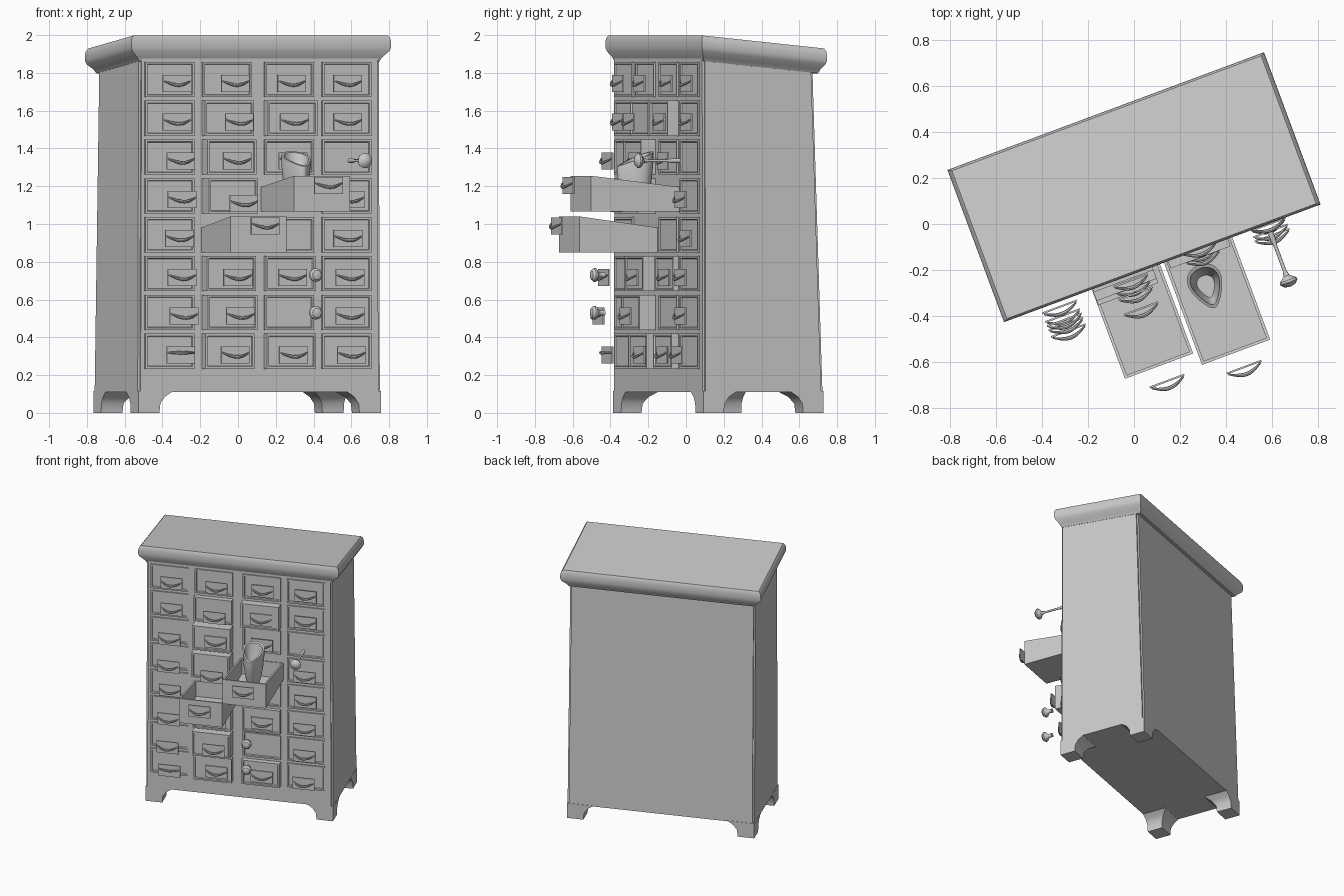
import bpy, bmesh, math
from mathutils import Matrix, Vector

if "Cube" in bpy.data.objects:
    bpy.data.objects.remove(bpy.data.objects["Cube"])

# Everything is built in cabinet space (u across, v depth, z up), then turned
PLACE = Matrix.Translation((0, 0.16, 0)) @ Matrix.Rotation(math.radians(20.4), 4, 'Z')
FRONT = -0.327

grey = bpy.data.materials.new("plain_grey")
grey.diffuse_color = (0.6, 0.6, 0.6, 1)
grey.use_nodes = True
grey.node_tree.nodes["Principled BSDF"].inputs["Base Color"].default_value = grey.diffuse_color


def finish(name, bm, angle=35):
    bmesh.ops.recalc_face_normals(bm, faces=bm.faces[:])
    bm.transform(PLACE)
    for f in bm.faces:
        f.smooth = True
    me = bpy.data.meshes.new(name)
    bm.to_mesh(me)
    bm.free()
    me.set_sharp_from_angle(angle=math.radians(angle))
    me.materials.append(grey)
    ob = bpy.data.objects.new(name, me)
    bpy.context.collection.objects.link(ob)
    return ob


def loft(bm, rings):
    """Skin a closed solid through rings with equal point counts."""
    vs = [[bm.verts.new(p) for p in r] for r in rings]
    n = len(vs[0])
    for a, b in zip(vs, vs[1:]):
        for i in range(n):
            j = (i + 1) % n
            bm.faces.new((a[i], a[j], b[j], b[i]))
    bm.faces.new(vs[0][::-1])
    bm.faces.new(vs[-1])


def rect(u0, u1, v0, v1, zf):
    """Level or sloping rectangle; zf is a height or a function of v."""
    z = zf if callable(zf) else (lambda v: zf)
    return [(u, v, z(v)) for u, v in ((u0, v0), (u1, v0), (u1, v1), (u0, v1))]


def box(bm, u, hw, v0, v1, z0, z1):
    loft(bm, [rect(u - hw, u + hw, v0, v1, z) for z in (z0, z1)])


# Cabinet carcass, leaning in slightly at the back
def slope(z):
    return lambda v: z - 0.1 * (v + 0.353)


bm = bmesh.new()
loft(bm, [rect(-.684, .684, FRONT, .350, .11),
          rect(-.678, .678, FRONT, .295, slope(1.90))])
bmesh.ops.bevel(bm, geom=[e for e in bm.edges
                          if abs(e.verts[0].co.z - e.verts[1].co.z) > 1],
                offset=.012, segments=2, affect='EDGES')
finish("cabinet_body", bm)

# Sloping top with moulded edge
bm = bmesh.new()
loft(bm, [rect(-w, w, -d, d, slope(z)) for w, d, z in (
    (.680, .322, 1.865), (.692, .330, 1.885), (.725, .348, 1.915), (.734, .353, 1.935),
    (.734, .353, 1.965), (.729, .350, 1.985), (.717, .343, 1.999))])
finish("cabinet_top", bm)

# Four bracket feet flaring up into the base
for fb, vo, s in (("front", FRONT, 1), ("back", .352, -1)):
    for side, m in (("left", -1), ("right", 1)):
        bm = bmesh.new()
        loft(bm, [[(m * .685, vo, z), (m * a, vo, z), (m * a, vo + s * b, z),
                   (m * .685, vo + s * b, z)]
                  for a, b, z in ((.565, .115, 0), (.56, .12, .05),
                                  (.535, .145, .085), (.49, .19, .115))])
        finish(f"{fb}_{side}_foot", bm)


# Cup handle on its small backing plate; d = distance in front of the cabinet
def handle(name, u, z, d, sag=.022):
    bm = bmesh.new()
    v = FRONT - d
    box(bm, u, .08, v + .008, v + .016, z - .045, z + .045)
    rings = []
    for i in range(11):
        t = i / 10
        s = math.sin(math.pi * t)
        cu, cv, cz = u - .075 + .15 * t, v + .006 - .026 * s, z + .012 - sag * s
        r = .004 + .005 * s
        rings.append([(cu, cv + r * math.cos(k * math.pi / 4),
                       cz + r * math.sin(k * math.pi / 4)) for k in range(8)])
    loft(bm, rings)
    finish(name, bm)


# Turned knob, profile of (radius, distance in front of the cabinet)
def knob(name, u, z, profile):
    bm = bmesh.new()
    loft(bm, [[(u + r * math.cos(k * math.pi / 8), FRONT - d,
                z + r * math.sin(k * math.pi / 8)) for k in range(16)]
              for r, d in profile])
    finish(name, bm)


# Open drawer box with thin walls, lower towards the back
def open_drawer(name, u, z, length):
    v0, v1, w, t = FRONT - length, FRONT + .005, .158, .013
    top = lambda v: z + .19 - .06 * (v - v0) / (v1 - v0)
    bm = bmesh.new()
    loft(bm, [rect(u - w, u + w, v0, v1, z),
              rect(u - w, u + w, v0, v1, top),
              rect(u - w + t, u + w - t, v0 + t, v1 - t, top),
              rect(u - w + t, u + w - t, v0 + t, v1 - t, z + t)])
    finish(name, bm)
    handle(name + "_handle", u + .01, z + .14, length + .085)


# Drawer grid: how far each front is pulled out, and how far each handle stands off
COLS = (-.51, -.185, .165, .49)
SHIFT = (.025, .03, .01, 0)
PULL = ((0, 0, 0, 0), (0, .03, .05, 0), (0, .07, 0, 0), (0, .09, 0, 0),
        (0, 0, 0, 0), (0, .06, .02, 0), (0, .08, 0, 0), (0, .04, .03, 0))
OFF = ((.06, .06, .03, .035), (.06, .12, .07, .035), (.12, .09, .05, None),
       (.14, .19, None, .07), (.10, None, None, .04), (.14, .10, .045, .07),
       (.17, .14, None, .07), (.12, .06, .055, .09))
for r in range(8):
    z = 1.765 - .2055 * r
    for c, u in enumerate(COLS):
        name = f"drawer_{r + 1}_{c + 1}"
        if (r, c) not in ((4, 1), (3, 2)):
            bm = bmesh.new()
            box(bm, u, .139, FRONT - .010 - PULL[r][c], FRONT + .02, z - .093, z + .093)
            bm.normal_update()
            face = min(bm.faces, key=lambda f: f.calc_center_median().y)
            bmesh.ops.inset_region(bm, faces=[face], thickness=.016, depth=0)
            bmesh.ops.inset_region(bm, faces=[face], thickness=.005, depth=-.008)
            finish(name + "_front", bm)
        if OFF[r][c] is not None:
            drop = .04 if (r, c) == (3, 1) else .02
            handle(name + "_handle", u + SHIFT[c], z - drop, OFF[r][c],
                   0 if (r, c) == (7, 0) else .022)

# Two drawers pulled well out
open_drawer("open_drawer_lower", -.169, .85, .44)
open_drawer("open_drawer_upper", .166, 1.065, .50)

# Knobs, one on a long stem
knob("long_knob", .487, 1.335, ((.012, .06), (.012, .10), (.008, .13), (.008, .24),
                                (.014, .265), (.038, .285), (.040, .295), (.025, .31), (.005, .315)))
for i, z in enumerate((.73, .53)):
    knob(f"short_knob_{i + 1}", .162, z, ((.016, .365), (.013, .385), (.018, .40), (.036, .415),
                                          (.036, .425), (.025, .438), (.006, .443)))


# Scoop standing in the upper open drawer: teardrop cup with slanted rim
def teardrop(scale, z, tilt):
    pts = []
    for k in range(24):
        a = 2 * math.pi * k / 24
        y = math.cos(a)
        x = math.sin(a) * (.075 + .035 * y) * (.95 - .05 * y)
        v = .1 * y * scale
        pts.append((.146 + x * scale, -.515 + v, z + tilt * v))
    return pts


bm = bmesh.new()
loft(bm, [teardrop(*p) for p in ((.5, 1.08, 0), (.7, 1.13, 0), (.9, 1.22, .1), (1, 1.30, .3),
                                 (1, 1.345, .4), (.84, 1.345, .4), (.72, 1.28, .2), (.5, 1.22, 0))])
finish("scoop", bm, 50)
